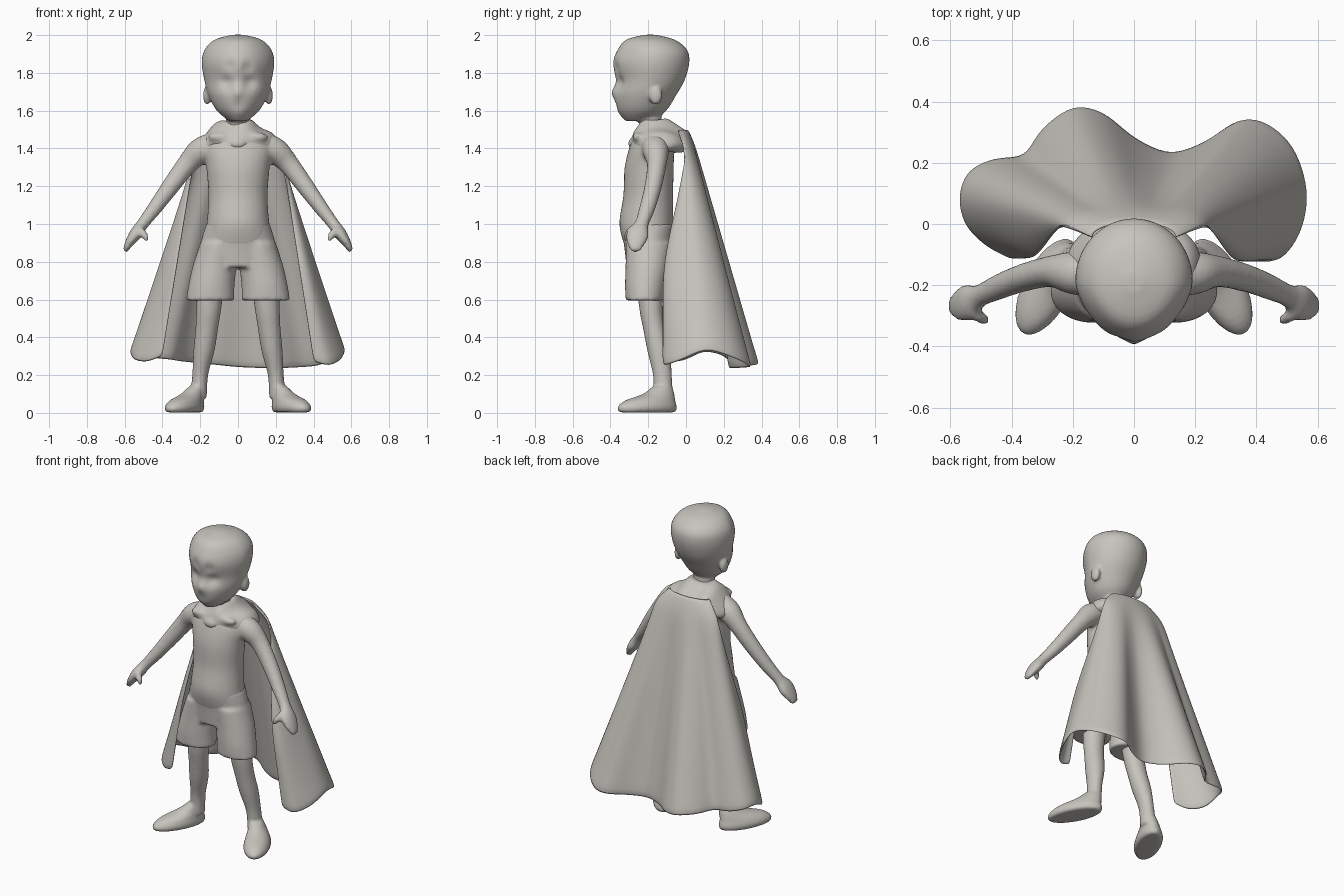
import bpy, bmesh
from math import sin, cos, pi, exp, radians
from mathutils import Vector, Matrix

cube = bpy.data.objects.get("Cube")
if cube:
    bpy.data.objects.remove(cube, do_unlink=True)

clay = bpy.data.materials.new("warm_grey_clay")
clay.use_nodes = True
clay.diffuse_color = (0.57, 0.55, 0.51, 1)
bsdf = clay.node_tree.nodes["Principled BSDF"]
bsdf.inputs["Base Color"].default_value = clay.diffuse_color
bsdf.inputs["Roughness"].default_value = 0.8


def spline(rows, i, t):
    """Catmull-Rom blend of rows i and i + 1."""
    a, b = rows[max(i - 1, 0)], rows[i]
    c, d = rows[i + 1], rows[min(i + 2, len(rows) - 1)]
    return [q + t * (r - p) / 2 + t * t * (2 * p - 5 * q + 4 * r - s) / 2
            + t ** 3 * (3 * q - p - 3 * r + s) / 2 for p, q, r, s in zip(a, b, c, d)]


def refine(rows, steps):
    out = [spline(rows, i, k / steps) for i in range(len(rows) - 1) for k in range(steps)]
    return out + [list(rows[-1])]


def loft(bm, rings, yaw=0, follow=False, sides=28, steps=5):
    """Closed tube through elliptical rings (x, y, z, rx, ry)."""
    rings = refine(rings, steps)
    loops = []
    for i, (x, y, z, rx, ry) in enumerate(rings):
        u, v = Vector((cos(yaw), sin(yaw), 0)), Vector((-sin(yaw), cos(yaw), 0))
        if follow:
            tangent = (Vector(rings[min(i + 1, len(rings) - 1)][:3])
                       - Vector(rings[max(i - 1, 0)][:3])).normalized()
            u = Vector((0, 1, 0)).cross(tangent).normalized()
            v = tangent.cross(u)
        angles = [2 * pi * k / sides for k in range(sides)]
        loops.append([bm.verts.new(Vector((x, y, z)) + u * rx * cos(a) + v * ry * sin(a))
                      for a in angles])
    for lower, upper in zip(loops, loops[1:]):
        for k in range(sides):
            n = (k + 1) % sides
            bm.faces.new((lower[k], lower[n], upper[n], upper[k]))
    bm.faces.new(loops[0])
    bm.faces.new(loops[-1])


def mirrored(rings, side):
    return [(side * r[0], *r[1:]) for r in rings]


def lump(bm, centre, radii):
    matrix = Matrix.Translation(centre) @ Matrix.Diagonal((*radii, 1))
    bmesh.ops.create_uvsphere(bm, u_segments=16, v_segments=10, radius=1, matrix=matrix)


def add_object(name, bm):
    bmesh.ops.recalc_face_normals(bm, faces=bm.faces)
    mesh = bpy.data.meshes.new(name)
    bm.to_mesh(mesh)
    bm.free()
    mesh.materials.append(clay)
    for p in mesh.polygons:
        p.use_smooth = True
    obj = bpy.data.objects.new(name, mesh)
    bpy.context.collection.objects.link(obj)
    return obj


def sculpt(name, bm, voxel=0.012, smoothing=4):
    """Fuse overlapping volumes into one soft skin."""
    obj = add_object(name, bm)
    fuse = obj.modifiers.new("fuse", "REMESH")
    fuse.mode = "VOXEL"
    fuse.voxel_size = voxel
    fuse.use_smooth_shade = True
    soften = obj.modifiers.new("soften", "SMOOTH")
    soften.factor = 0.5
    soften.iterations = smoothing
    return obj


# Head with modelled face, ears and neck
bm = bmesh.new()
loft(bm, [(0, -.25, 1.545, .05, .07), (0, -.235, 1.6, .115, .13), (0, -.218, 1.68, .158, .165),
          (0, -.19, 1.76, .178, .182), (0, -.185, 1.85, .192, .202), (0, -.178, 1.92, .178, .185),
          (0, -.188, 1.975, .125, .13), (0, -.19, 2.002, .03, .03)], sides=48, steps=6)
face_bumps = [(-.07, 1.75, -.022, .035), (.07, 1.75, -.022, .035), (0, 1.7, .014, .03),
              (-.05, 1.84, -.014, .03), (.06, 1.83, -.014, .03), (0, 1.63, -.008, .03)]
for v in bm.verts:
    if v.co.y < -.2:
        shift = sum(h * exp(-((v.co.x - x) ** 2 + (v.co.z - z) ** 2) / r ** 2)
                    for x, z, h, r in face_bumps)
        v.co.x *= 1 - .9 * (-.2 - v.co.y)
        v.co.y -= shift
for side in (1, -1):
    lump(bm, (side * .163, -.16, 1.68), (.022, .035, .05))
loft(bm, [(0, -.175, 1.44, .085, .075), (0, -.185, 1.53, .065, .06), (0, -.2, 1.64, .07, .065)])
sculpt("head", bm, .01, 3)

# Shirt and arms
arm = [(.12, -.17, 1.42, .07, .07), (.2, -.16, 1.385, .07, .07), (.27, -.155, 1.315, .055, .052),
       (.36, -.175, 1.195, .047, .046), (.44, -.205, 1.085, .039, .042),
       (.505, -.235, 1.0, .032, .038), (.54, -.255, .95, .034, .06),
       (.575, -.265, .9, .024, .05), (.6, -.27, .855, .012, .025)]
bm = bmesh.new()
loft(bm, [(0, -.2, .88, .19, .125), (0, -.21, 1.0, .167, .143), (0, -.2, 1.15, .157, .132),
          (0, -.195, 1.3, .168, .13), (0, -.18, 1.42, .18, .115), (0, -.18, 1.5, .1, .08)])
for side in (1, -1):
    loft(bm, mirrored(arm, side), follow=True, sides=20)
    thumb = [(.52, -.29, .97, .022, .022), (.495, -.31, .94, .02, .018),
             (.48, -.315, .91, .012, .012)]
    loft(bm, mirrored(thumb, side), follow=True, sides=12)
sculpt("shirt_and_arms", bm)

# Loose shorts
bm = bmesh.new()
loft(bm, [(0, -.2, .77, .2, .115), (0, -.2, .9, .197, .13), (0, -.207, 1.0, .168, .145)])
shorts_leg = [(.148, -.22, .595, .128, .1), (.14, -.215, .68, .122, .108),
              (.123, -.205, .78, .116, .115), (.1, -.2, .9, .1, .12)]
for side in (1, -1):
    loft(bm, mirrored(shorts_leg, side))
sculpt("shorts", bm, smoothing=3)

# Bare legs with turned-out feet
leg = [(.14, -.19, .72, .075, .075), (.155, -.185, .55, .066, .062), (.165, -.17, .45, .06, .058),
       (.18, -.145, .33, .056, .06), (.2, -.125, .2, .042, .05), (.21, -.12, .08, .045, .05)]
foot = [(.283, -.205, .003, .07, .165), (.283, -.205, .03, .08, .172),
        (.272, -.19, .065, .07, .145), (.24, -.145, .1, .054, .09),
        (.215, -.125, .14, .042, .055)]
for side, name in ((1, "left_leg"), (-1, "right_leg")):
    bm = bmesh.new()
    loft(bm, mirrored(leg, side))
    loft(bm, mirrored(foot, side), yaw=side * radians(27))
    sculpt(name, bm, .01, 3)

# Cape collar draped over the shoulders, with a front knot
bm = bmesh.new()
loft(bm, [(0, -.13, 1.385, .19, .135), (0, -.13, 1.42, .222, .16), (0, -.135, 1.475, .195, .145),
          (0, -.15, 1.52, .125, .1), (0, -.165, 1.55, .08, .07)], sides=40)
for v in bm.verts:
    v.co.z += .012 * sin(v.co.x * 40) - .25 * max(0, abs(v.co.x) - .13)
lump(bm, (0, -.285, 1.425), (.045, .022, .028))
for side in (1, -1):
    lump(bm, (side * .09, -.25, 1.46), (.07, .035, .025))
sculpt("cape_collar", bm)

# Cape: hem outline swept up to the shoulders, with folds and curled front edges
hem = [(-.40, -.11, .30), (-.48, -.07, .27), (-.55, .0, .28), (-.57, .09, .32), (-.54, .17, .31),
       (-.46, .21, .29), (-.36, .225, .28), (-.3, .31, .27), (-.2, .38, .26), (-.1, .36, .25),
       (0, .28, .24), (.12, .23, .235), (.24, .27, .235), (.34, .335, .24), (.43, .33, .25),
       (.52, .25, .29), (.565, .11, .33), (.545, -.02, .28), (.48, -.11, .25), (.4, -.115, .27)]
hem = refine(hem, 3)
rows = 16
bm = bmesh.new()
grid = []
for j in range(-2, rows + 1):
    row = []
    t = max(j, 0) / rows
    for k, (hx, hy, hz) in enumerate(hem):
        a = pi * k / (len(hem) - 1)
        top = Vector((-.225 * cos(a), -.005 + .05 * sin(a), 1.41))
        s = min(1, t / .65)
        curl = s * s * (3 - 2 * s) if hy < .02 else t
        p = Vector((top.x + (hx - top.x) * t, top.y + (hy - top.y) * curl,
                    top.z + (hz - top.z) * t))
        if j < 0:
            p = Vector((top.x * (1 + .2 * j), top.y + .02 * j, top.z - .045 * j))
        row.append(bm.verts.new(p))
    grid.append(row)
for upper, lower in zip(grid, grid[1:]):
    for k in range(len(upper) - 1):
        bm.faces.new((upper[k], upper[k + 1], lower[k + 1], lower[k]))
for _ in range(2):
    bmesh.ops.smooth_vert(bm, verts=[v for v in bm.verts if not v.is_boundary], factor=.5,
                          use_axis_x=True, use_axis_y=True, use_axis_z=True)
cape = add_object("cape", bm)
cloth = cape.modifiers.new("cloth_thickness", "SOLIDIFY")
cloth.thickness = .014
cloth.offset = 0
cape.modifiers.new("soften", "SUBSURF").levels = 1
